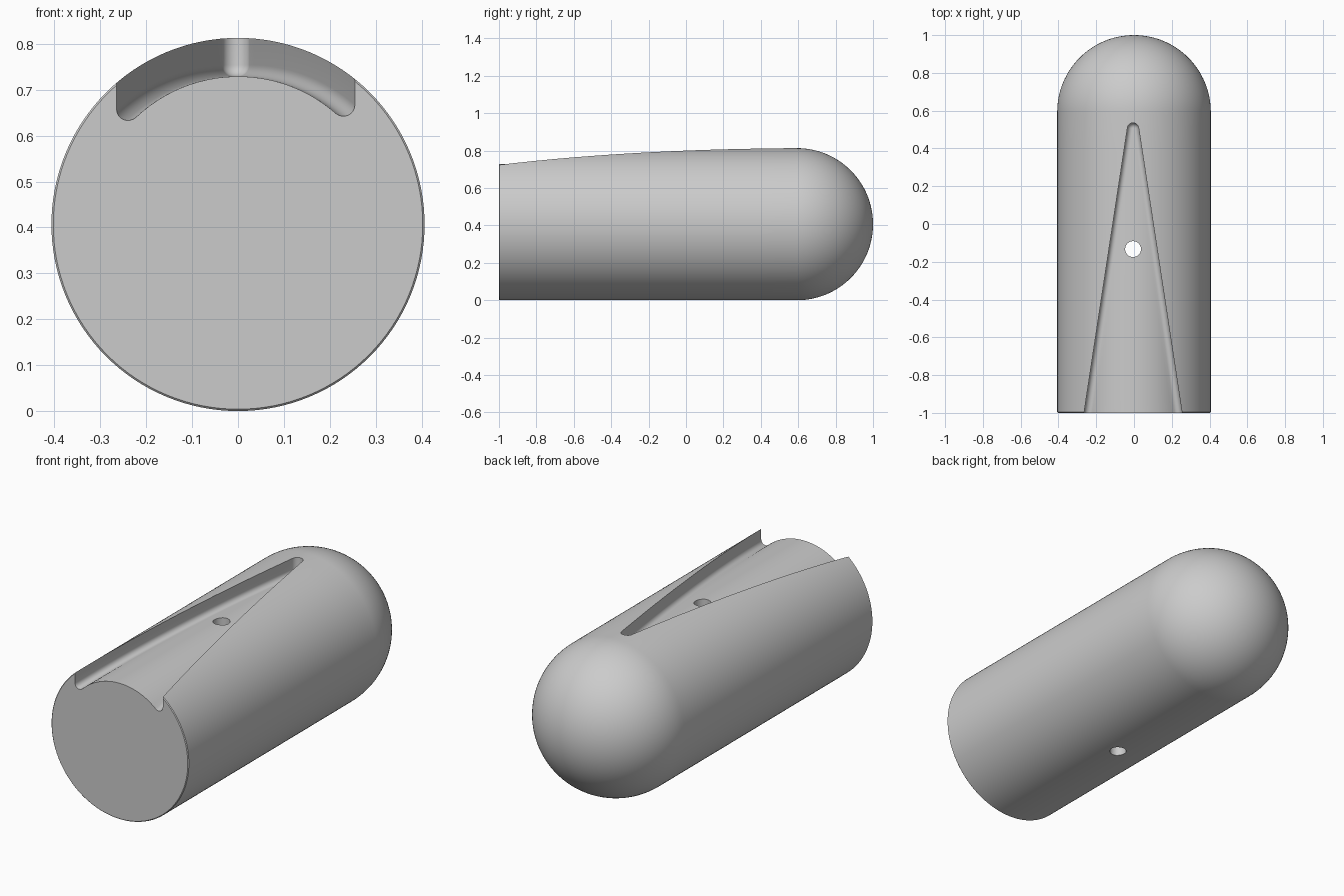
import bpy, bmesh
from math import sin, cos, pi, sqrt, atan2, radians
from mathutils import Vector, Matrix

cube = bpy.data.objects.get("Cube")
if cube:
    bpy.data.objects.remove(cube)

R = 0.4065           # body radius, also height of the axis
FLOOR = 0.3225       # radius of the recess floor
FILLET = 0.025       # rounding between recess wall and floor
TIP_R, TIP_Y = 0.03, 0.505
SHIFT = -0.005       # the recess and hole sit slightly off centre
SLOPE = 0.1512       # angle of the recess walls

grey = bpy.data.materials.new("light grey")
colour = (0.6, 0.6, 0.6, 1)
grey.diffuse_color = colour
grey.use_nodes = True
grey.node_tree.nodes["Principled BSDF"].inputs["Base Color"].default_value = colour


def make_object(name, bm):
    bmesh.ops.remove_doubles(bm, verts=bm.verts, dist=1e-5)
    bmesh.ops.recalc_face_normals(bm, faces=bm.faces)
    mesh = bpy.data.meshes.new(name)
    bm.to_mesh(mesh)
    bm.free()
    mesh.materials.append(grey)
    obj = bpy.data.objects.new(name, mesh)
    bpy.context.collection.objects.link(obj)
    return obj


# Round body with a domed back end, turned around its long axis
def make_body():
    bm = bmesh.new()
    edge = 0.004
    profile = [(0, -1), (R - edge, -1), (R, -1 + edge)]
    start = 1 - R
    profile += [(R, -1 + (start + 1) * i / 8) for i in range(1, 8)]
    profile += [(R * cos(i * pi / 64), start + R * sin(i * pi / 64)) for i in range(33)]
    verts = [bm.verts.new((r, y, R)) for r, y in profile]
    edges = [bm.edges.new(pair) for pair in zip(verts, verts[1:])]
    bmesh.ops.spin(bm, geom=verts + edges, cent=(0, 0, R), axis=(0, 1, 0),
                   angle=2 * pi, steps=128)
    return make_object("domed_body", bm)


# One side of a recess section: wall top, then the fillet down to the floor
def recess_side(x, y, nx, ny):
    normal = Vector((nx, ny, 0))
    centre = Vector((x + SHIFT, y, 0)) - FILLET * normal
    reach = FLOOR + FILLET
    centre.z = sqrt(reach ** 2 - centre.x ** 2)
    down = Vector((-centre.x, 0, -centre.z)) / reach
    steps = 8
    arc = [centre + FILLET * normal.slerp(down, i / steps) for i in range(steps + 1)]
    top = Vector((arc[0].x, arc[0].y, 0.5))
    return [top] + arc


# Tapered recess with a floor that follows the body
def make_recess_cutter():
    tangent = Vector((TIP_R * cos(SLOPE), TIP_Y + TIP_R * sin(SLOPE)))
    stations = []
    for i in range(25):
        y = -1.1 + (tangent.y + 1.1) * i / 24
        x = tangent.x + (tangent.y - y) * sin(SLOPE) / cos(SLOPE)
        stations.append((x, y, cos(SLOPE), sin(SLOPE)))
    for i in range(1, 13):
        a = SLOPE + (pi / 2 - SLOPE) * i / 12
        stations.append((TIP_R * cos(a), TIP_Y + TIP_R * sin(a), cos(a), sin(a)))

    bm = bmesh.new()
    rings = []
    for x, y, nx, ny in stations:
        right = recess_side(x, y, nx, ny)
        left = recess_side(-x, y, -nx, ny)
        a, b = (atan2(p[-1].x, p[-1].z) for p in (left, right))
        floor = []
        for i in range(1, 24):
            t = a + (b - a) * i / 24
            floor.append(Vector((FLOOR * sin(t), left[-1].y, FLOOR * cos(t))))
        ring = left + floor + right[::-1]
        rings.append([bm.verts.new(p + Vector((0, 0, R))) for p in ring])
    n = len(rings[0])
    for r0, r1 in zip(rings, rings[1:]):
        for i in range(n):
            j = (i + 1) % n
            bm.faces.new((r0[i], r0[j], r1[j], r1[i]))
    bm.faces.new(rings[0])
    bmesh.ops.remove_doubles(bm, verts=bm.verts, dist=1e-5)
    bmesh.ops.dissolve_degenerate(bm, dist=1e-6, edges=bm.edges)
    return make_object("recess_cutter", bm)


# Upright hole through the whole body
def make_hole_cutter():
    bm = bmesh.new()
    bmesh.ops.create_cone(bm, cap_ends=True, segments=48, radius1=0.042, radius2=0.042,
                          depth=2, matrix=Matrix.Translation((SHIFT, -0.133, R)))
    return make_object("hole_cutter", bm)


body = make_body()
bpy.ops.object.select_all(action='DESELECT')
bpy.context.view_layer.objects.active = body
body.select_set(True)

for cutter in (make_recess_cutter(), make_hole_cutter()):
    cutter.hide_render = True
    cut = body.modifiers.new("cut", 'BOOLEAN')
    cut.operation = 'DIFFERENCE'
    cut.solver = 'EXACT'
    cut.object = cutter
    bpy.ops.object.modifier_apply(modifier=cut.name)
    bpy.data.objects.remove(cutter)

bpy.ops.object.shade_smooth_by_angle(angle=radians(30))
